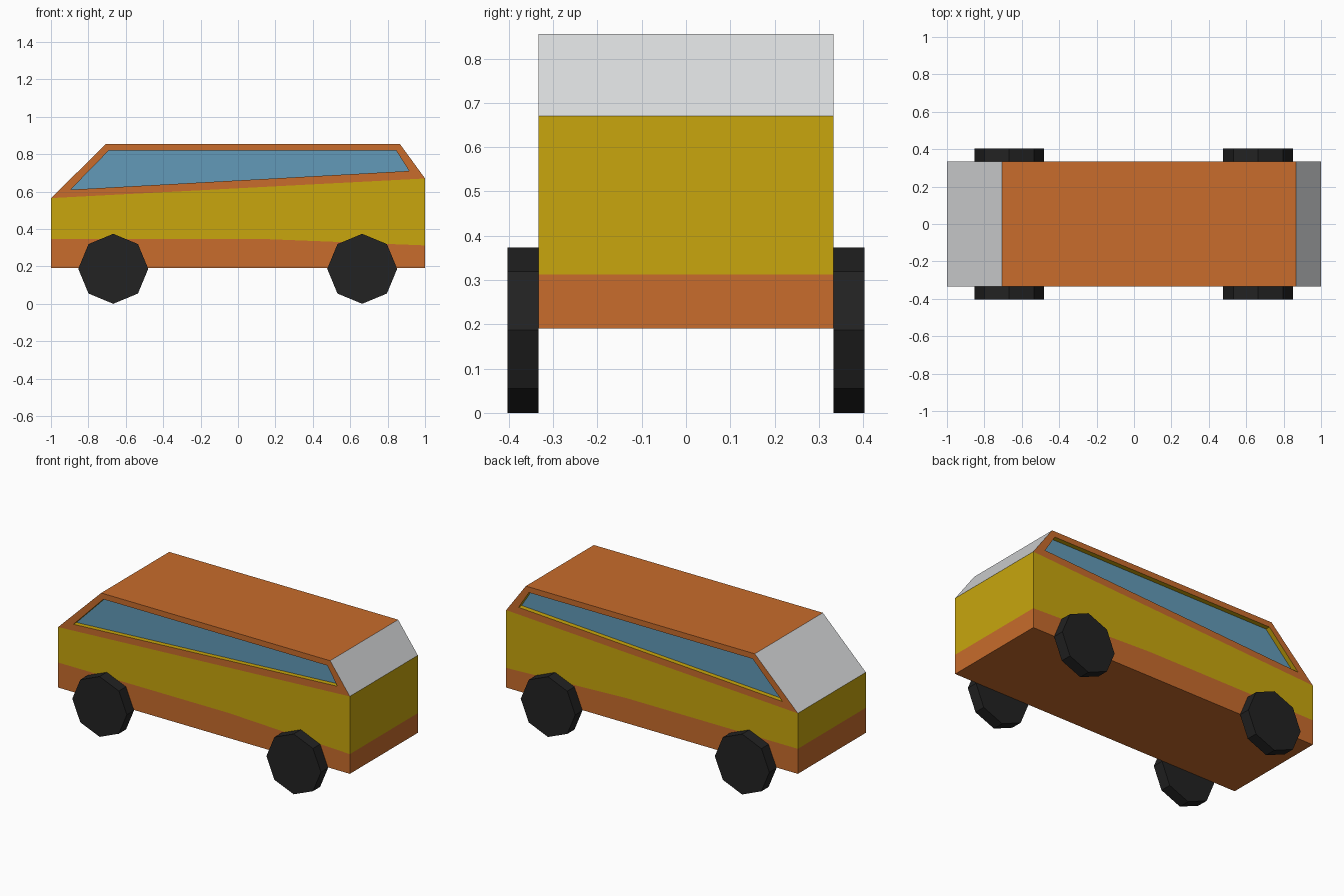
import bpy, bmesh, math

if "Cube" in bpy.data.objects:
    bpy.data.objects.remove(bpy.data.objects["Cube"])

HALF_W = 0.333      # half body width
RECESS = 0.03       # window depth
WHEEL_R, WHEEL_W = 0.187, 0.07


def material(name, rgb):
    m = bpy.data.materials.new(name)
    m.diffuse_color = (*rgb, 1)
    m.use_nodes = True
    m.node_tree.nodes["Principled BSDF"].inputs["Base Color"].default_value = m.diffuse_color
    return m


orange = material("orange paint", (0.58, 0.15, 0.025))
yellow = material("yellow paint", (0.58, 0.38, 0.004))
grey = material("pale grey screen", (0.68, 0.69, 0.70))
blue = material("blue glass", (0.122, 0.323, 0.479))
black = material("black rubber", (0.016, 0.016, 0.016))
ORANGE, YELLOW, GREY, BLUE = range(4)

# Side profile bands (x, z)
sill = [(-1, 0.19), (1, 0.19), (1, 0.312), (0.17, 0.345), (-1, 0.345)]
waist = [(-1, 0.565), (1, 0.67)]
belt = [sill[4], sill[3], sill[2], waist[1], waist[0]]
cabin = [waist[0], waist[1], (0.865, 0.855), (-0.705, 0.855)]
window = [(-0.895, 0.61), (0.915, 0.71), (0.845, 0.82), (-0.69, 0.82)]

bm = bmesh.new()
verts = {}


def vert(p, y):
    key = (p, y)
    if key not in verts:
        verts[key] = bm.verts.new((p[0], y, p[1]))
    return verts[key]


def face(points, mat):
    bm.faces.new([vert(p, y) for p, y in points]).material_index = mat


# Both sides: painted bands, window frame, recess walls and glass
for s in (-1, 1):
    outer, inner = s * HALF_W, s * (HALF_W - RECESS)
    face([(p, outer) for p in sill], ORANGE)
    face([(p, outer) for p in belt], YELLOW)
    for i in range(4):
        j = (i + 1) % 4
        face([(cabin[i], outer), (cabin[j], outer), (window[j], outer), (window[i], outer)], ORANGE)
        face([(window[i], outer), (window[j], outer), (window[j], inner), (window[i], inner)], YELLOW)
    face([(p, inner) for p in window], BLUE)

# Shell around the outline: floor, ends, screens and roof
outline = [sill[0], sill[1], sill[2], waist[1], cabin[2], cabin[3], waist[0], sill[4]]
shell = [ORANGE, ORANGE, YELLOW, GREY, ORANGE, GREY, YELLOW, ORANGE]
for i, mat in enumerate(shell):
    a, b = outline[i], outline[(i + 1) % len(outline)]
    face([(a, -HALF_W), (b, -HALF_W), (b, HALF_W), (a, HALF_W)], mat)

bmesh.ops.recalc_face_normals(bm, faces=bm.faces)
mesh = bpy.data.meshes.new("van_body")
bm.to_mesh(mesh)
bm.free()
for m in (orange, yellow, grey, blue):
    mesh.materials.append(m)
bpy.context.collection.objects.link(bpy.data.objects.new("van_body", mesh))

# Four octagonal wheels, resting against the body sides
for x, end in ((-0.667, "left"), (0.664, "right")):
    for s, side in ((-1, "front"), (1, "back")):
        bpy.ops.mesh.primitive_cylinder_add(
            vertices=8, radius=WHEEL_R, depth=WHEEL_W,
            location=(x, s * (HALF_W + WHEEL_W / 2), WHEEL_R),
            rotation=(math.pi / 2, 0, 0))
        wheel = bpy.context.object
        wheel.name = f"{side}_{end}_wheel"
        wheel.data.materials.append(black)
